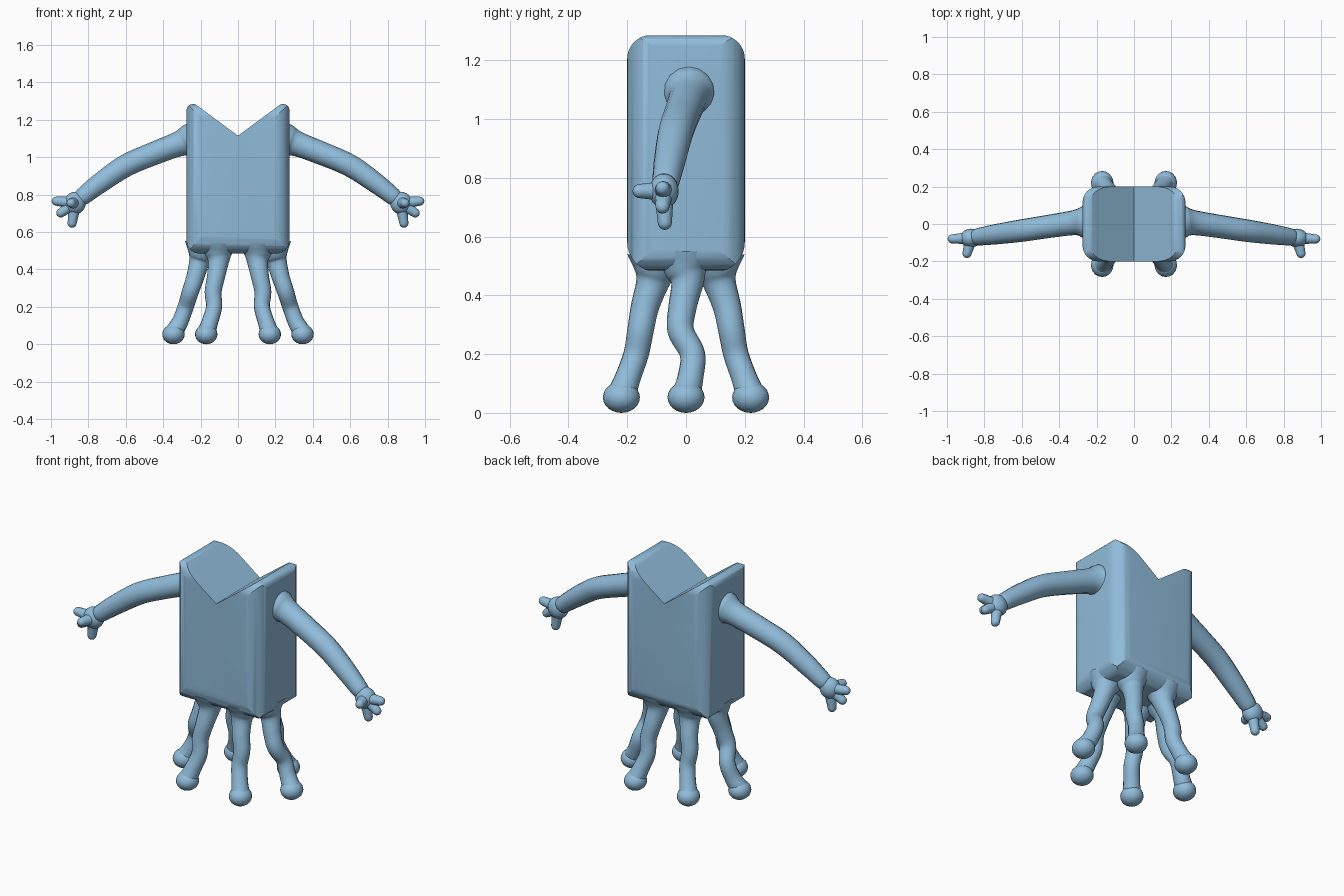
import bpy, bmesh, math
from mathutils import Vector

if "Cube" in bpy.data.objects:
    bpy.data.objects.remove(bpy.data.objects["Cube"])

skin = bpy.data.materials.new("light blue")
skin.diffuse_color = (0.28, 0.50, 0.70, 1)
skin.use_nodes = True
skin.node_tree.nodes["Principled BSDF"].inputs["Base Color"].default_value = skin.diffuse_color


def finish(name, bm, angle=60):
    bmesh.ops.recalc_face_normals(bm, faces=bm.faces)
    mesh = bpy.data.meshes.new(name)
    bm.to_mesh(mesh)
    bm.free()
    mesh.materials.append(skin)
    ob = bpy.data.objects.new(name, mesh)
    bpy.context.collection.objects.link(ob)
    shade(ob, angle)
    return ob


def shade(ob, angle):
    bpy.ops.object.select_all(action='DESELECT')
    ob.select_set(True)
    bpy.context.view_layer.objects.active = ob
    bpy.ops.object.shade_smooth_by_angle(angle=math.radians(angle))


def rounded(corners, n=8):
    """Outline from (a, b, radius) corners; radius 0 keeps a corner sharp."""
    out = []
    for i, (a, b, r) in enumerate(corners):
        p = Vector((a, b))
        if r == 0:
            out.append(p)
            continue
        u = (Vector(corners[i - 1][:2]) - p).normalized()
        v = (Vector(corners[(i + 1) % len(corners)][:2]) - p).normalized()
        half = u.angle(v) / 2
        c = p + (u + v).normalized() * r / math.sin(half)
        s, e = p + u * r / math.tan(half) - c, p + v * r / math.tan(half) - c
        sweep = s.angle(e)
        for k in range(n + 1):
            t = k / n
            out.append(c + (s * math.sin((1 - t) * sweep) + e * math.sin(t * sweep)) / math.sin(sweep))
    return out


def prism(name, outline, place, lo, hi):
    bm = bmesh.new()
    a = [bm.verts.new(place(p.x, p.y, lo)) for p in outline]
    b = [bm.verts.new(place(p.x, p.y, hi)) for p in outline]
    bm.faces.new(a)
    bm.faces.new(b)
    for i in range(len(a)):
        j = (i + 1) % len(a)
        bm.faces.new((a[i], a[j], b[j], b[i]))
    return finish(name, bm)


def spline(points, steps=6):
    """Smooth run through (x, y, z, radius) points."""
    p = [Vector(q) for q in points]
    p = [2 * p[0] - p[1]] + p + [2 * p[-1] - p[-2]]
    out = []
    for i in range(1, len(p) - 2):
        a, b, c, d = p[i - 1:i + 3]
        for k in range(steps):
            t = k / steps
            out.append(0.5 * (2 * b + (c - a) * t + (2 * a - 5 * b + 4 * c - d) * t * t
                              + (3 * b - a - 3 * c + d) * t ** 3))
    return out + [p[-2]]


def add_tube(bm, points, sides=16):
    """Tapered tube with a rounded end."""
    run = spline(points)
    tip, r = run[-1].xyz, run[-1].w
    d = (tip - run[-2].xyz).normalized()
    for k in range(1, 5):
        ang = k * math.pi / 2 / 4.2
        run.append(Vector((*(tip + d * r * math.sin(ang)), r * math.cos(ang))))
    rings = []
    for i, q in enumerate(run):
        t = run[min(i + 1, len(run) - 1)].xyz - run[max(i - 1, 0)].xyz
        ref = Vector((0, 1, 0)) if abs(t.normalized().y) < 0.85 else Vector((0, 0, 1))
        u = t.cross(ref).normalized()
        v = t.cross(u).normalized()
        rings.append([bm.verts.new(q.xyz + q.w * (u * math.cos(a) + v * math.sin(a)))
                      for a in (2 * math.pi * k / sides for k in range(sides))])
    for a, b in zip(rings, rings[1:]):
        for i in range(sides):
            j = (i + 1) % sides
            bm.faces.new((a[i], a[j], b[j], b[i]))
    bm.faces.new(rings[0])
    bm.faces.new(rings[-1])


def add_ball(bm, centre, size):
    made = bmesh.ops.create_uvsphere(bm, u_segments=20, v_segments=12, radius=1)
    for v in made["verts"]:
        v.co = Vector(centre) + Vector(a * b for a, b in zip(v.co, size))


# Body: notched front outline, trimmed by rounded side and plan outlines
body = prism("body", rounded([(-.275, .485, .07), (.275, .485, .07), (.275, 1.318, .034),
                              (0, 1.115, 0), (-.275, 1.318, .034)]),
             lambda a, b, c: (a, c, b), -.2, .2)
side = prism("side_trim", rounded([(-.2, .48, .10), (.2, .48, .10), (.2, 1.286, .08), (-.2, 1.286, .08)]),
             lambda a, b, c: (c, a, b), -.4, .4)
plan = prism("plan_trim", rounded([(-.275, -.2, .085), (.275, -.2, .085), (.275, .2, .085), (-.275, .2, .085)]),
             lambda a, b, c: (a, b, c), .3, 1.5)
for cutter in (side, plan):
    mod = body.modifiers.new("trim", 'BOOLEAN')
    mod.operation, mod.solver, mod.object = 'INTERSECT', 'EXACT', cutter
bpy.context.view_layer.update()
trimmed = bpy.data.meshes.new_from_object(body.evaluated_get(bpy.context.evaluated_depsgraph_get()))
body.modifiers.clear()
body.data = trimmed
for cutter in (side, plan):
    bpy.data.objects.remove(cutter)
shade(body, 40)

for sx, word in ((1, "right"), (-1, "left")):
    def flip(pts):
        return [(sx * x, y, z, r) for x, y, z, r in pts]

    # Arm, flared at the shoulder
    bm = bmesh.new()
    add_tube(bm, flip([(.25, .01, 1.09, .095), (.275, .01, 1.085, .085), (.32, .007, 1.07, .067),
                       (.45, -.012, 1.02, .062), (.60, -.035, .955, .06), (.74, -.055, .86, .054),
                       (.83, -.068, .79, .047)]))
    finish(word + "_arm", bm)

    # Hand with three fingers and a forward thumb
    bm = bmesh.new()
    add_ball(bm, (sx * .872, -.075, .755), (.058, .05, .06))
    for tip in ((.972, -.08, .765), (.948, -.08, .702), (.887, -.072, .647), (.893, -.158, .755)):
        add_tube(bm, flip([(.865, -.075, .755, .035),
                           ((.87 + tip[0]) / 2, (-.075 + tip[1]) / 2, (.755 + tip[2]) / 2, .029),
                           (*tip, .024)]), 12)
    finish(word + "_hand", bm)

    # Three wavy legs per side, each ending in a bulb foot
    legs = {
        "front": [(.105, -.10, .53, .10), (.105, -.105, .485, .075), (.105, -.115, .44, .056),
                  (.118, -.14, .36, .048), (.133, -.155, .28, .045), (.128, -.17, .20, .043),
                  (.150, -.198, .12, .044), (.170, -.22, .06, .05)],
        "middle": [(.185, 0, .53, .10), (.195, 0, .485, .075), (.207, .004, .44, .055),
                   (.228, -.012, .36, .048), (.255, -.018, .28, .045), (.280, .022, .20, .043),
                   (.310, .015, .12, .044), (.345, 0, .06, .05)],
    }
    legs["back"] = [(x, -y, z, r) for x, y, z, r in legs["front"]]
    for place, pts in legs.items():
        bm = bmesh.new()
        add_tube(bm, flip(pts))
        x, y = pts[-1][:2]
        add_ball(bm, (sx * x, y, .053), (.06, .063, .053))
        finish(f"{place}_{word}_leg", bm)
